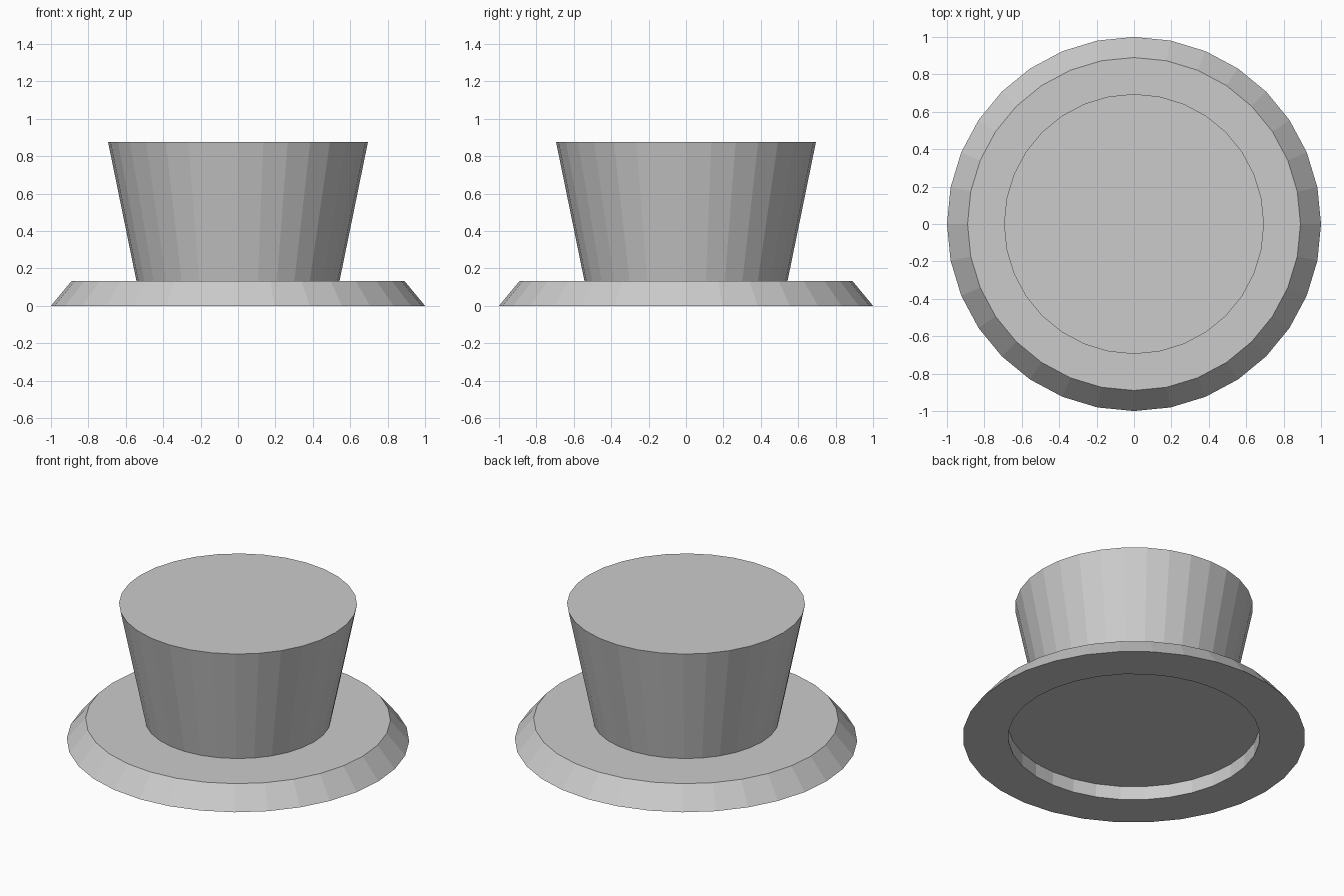
import bpy
import bmesh
from math import cos, sin, tau

if "Cube" in bpy.data.objects:
    bpy.data.objects.remove(bpy.data.objects["Cube"])

SIDES = 32


def lathe(name, profile):
    """Revolve (radius, z) points about z; both ends are capped flat."""
    bm = bmesh.new()
    rings = [[bm.verts.new((r * cos(tau * i / SIDES), r * sin(tau * i / SIDES), z))
              for i in range(SIDES)] for r, z in profile]
    for a, b in zip(rings, rings[1:]):
        for i in range(SIDES):
            j = (i + 1) % SIDES
            bm.faces.new((a[i], a[j], b[j], b[i]))
    bm.faces.new(rings[0])
    bm.faces.new(rings[-1])
    bmesh.ops.recalc_face_normals(bm, faces=bm.faces)
    mesh = bpy.data.meshes.new(name)
    bm.to_mesh(mesh)
    bm.free()
    obj = bpy.data.objects.new(name, mesh)
    bpy.context.collection.objects.link(obj)
    return obj


# Whole hat: recessed underside, sloped brim edge, brim top, flared crown
lathe("top_hat", [
    (0.735, 0.088),
    (0.735, 0.0),
    (1.0, 0.0),
    (0.89, 0.133),
    (0.543, 0.133),
    (0.695, 0.877),
])
